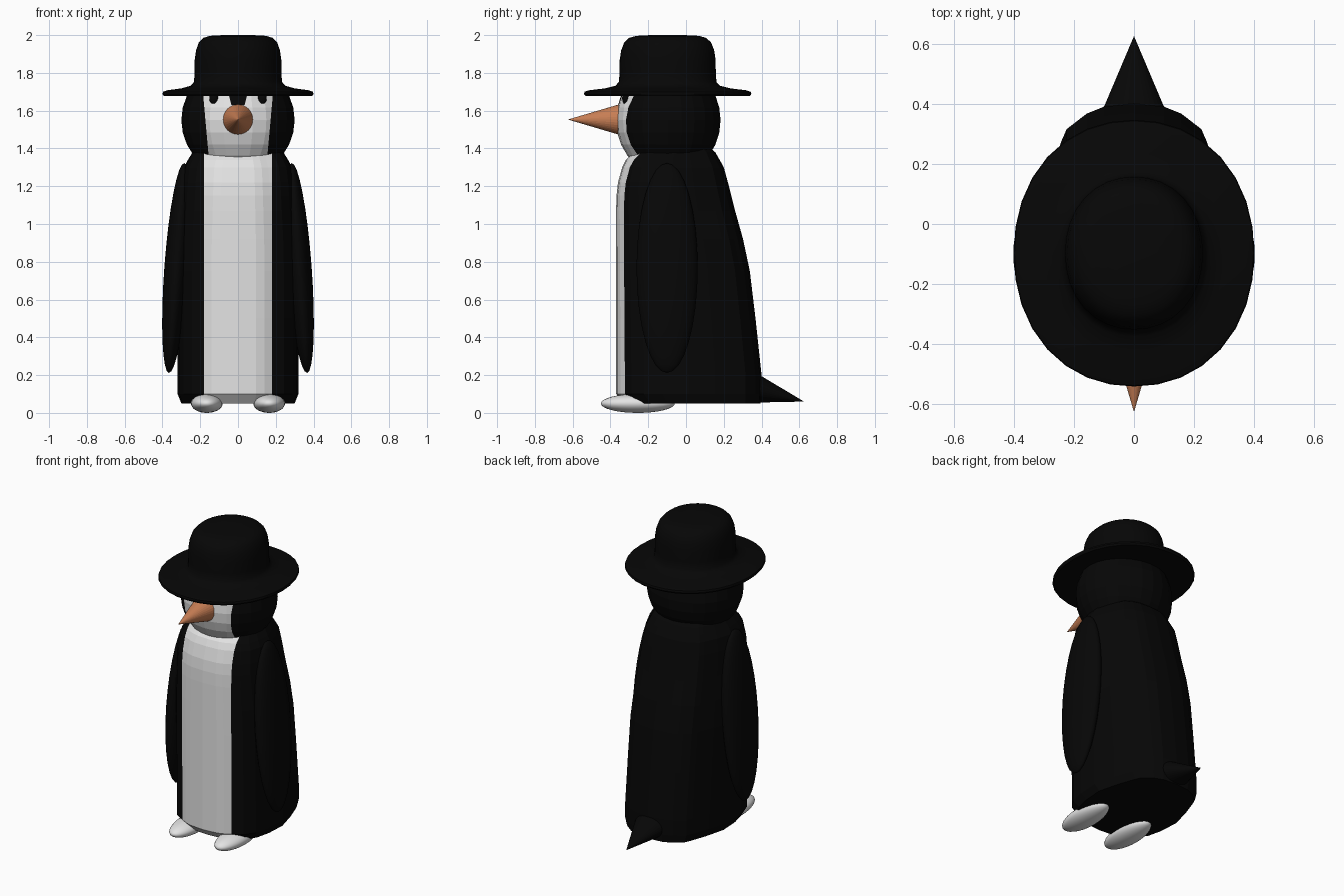
import bpy, bmesh, math
from mathutils import Matrix

if "Cube" in bpy.data.objects:
    bpy.data.objects.remove(bpy.data.objects["Cube"])


def material(name, rgb):
    m = bpy.data.materials.new(name)
    m.diffuse_color = (*rgb, 1)
    m.use_nodes = True
    m.node_tree.nodes["Principled BSDF"].inputs["Base Color"].default_value = m.diffuse_color
    return m


BLACK = material("black", (0.002, 0.002, 0.002))
WHITE = material("white", (0.77, 0.77, 0.77))
ORANGE = material("beak orange", (0.58, 0.21, 0.09))


def finish(name, bm, mats, smooth=True):
    bmesh.ops.recalc_face_normals(bm, faces=bm.faces)
    me = bpy.data.meshes.new(name)
    bm.to_mesh(me)
    bm.free()
    for m in mats:
        me.materials.append(m)
    ob = bpy.data.objects.new(name, me)
    bpy.context.collection.objects.link(ob)
    if smooth:
        bpy.ops.object.select_all(action='DESELECT')
        ob.select_set(True)
        bpy.context.view_layer.objects.active = ob
        bpy.ops.object.shade_smooth_by_angle(angle=math.radians(50))
    return ob


def sphere(center, radii, tilt=0, u=24, v=16):
    bm = bmesh.new()
    mat = (Matrix.Translation(center) @ Matrix.Rotation(tilt, 4, 'Y')
           @ Matrix.Diagonal((*radii, 1)))
    bmesh.ops.create_uvsphere(bm, u_segments=u, v_segments=v, radius=1, matrix=mat)
    return bm


def loft(rings):
    """Skin closed rings of equal length and cap both ends."""
    bm = bmesh.new()
    vs = [[bm.verts.new(p) for p in r] for r in rings]
    n = len(vs[0])
    for a, b in zip(vs, vs[1:]):
        for i in range(n):
            j = (i + 1) % n
            bm.faces.new((a[i], a[j], b[j], b[i]))
    bm.faces.new(vs[0])
    bm.faces.new(vs[-1])
    return bm


def cone(base, tip, rx, rz, n=32):
    bm = bmesh.new()
    ring = [bm.verts.new((base[0] + rx * math.cos(2 * math.pi * i / n), base[1],
                          base[2] + rz * math.sin(2 * math.pi * i / n))) for i in range(n)]
    apex = bm.verts.new(tip)
    for i in range(n):
        bm.faces.new((ring[i], ring[(i + 1) % n], apex))
    bm.faces.new(ring)
    return bm


def cut(bm, co, no):
    bmesh.ops.bisect_plane(bm, geom=bm.verts[:] + bm.edges[:] + bm.faces[:],
                           plane_co=co, plane_no=no)


# Half outline of the body seen from above, front to back (unit width and depth)
HALF = [(0, -1), (0.3, -0.98), (0.44, -0.94), (0.5625, -0.88), (0.76, -0.79), (0.9, -0.62),
        (0.975, -0.36), (1, 0.0), (0.885, 0.37), (0.755, 0.675), (0.70, 0.78), (0.49, 0.915),
        (0.31, 0.975), (0, 1)]
OUTLINE = HALF + [(-x, y) for x, y in HALF[-2:0:-1]]


def section(z, w, front, back):
    cy, d = (front + back) / 2, (back - front) / 2
    return [(w * x, cy + d * y, z) for x, y in OUTLINE]


# Body with white belly stripe
bm = loft([section(*s) for s in (
    (0.05, 0.30, -0.325, 0.395), (0.10, 0.32, -0.37, 0.40), (0.20, 0.32, -0.37, 0.40),
    (0.50, 0.32, -0.37, 0.368), (0.75, 0.32, -0.37, 0.338), (0.92, 0.315, -0.37, 0.302),
    (1.07, 0.305, -0.37, 0.26), (1.15, 0.30, -0.368, 0.24), (1.22, 0.295, -0.36, 0.222),
    (1.30, 0.285, -0.338, 0.20), (1.34, 0.265, -0.318, 0.178), (1.38, 0.24, -0.28, 0.155),
    (1.42, 0.19, -0.24, 0.11))])
for s in (-1, 1):
    cut(bm, (0.18 * s, 0, 0), (1, 0, 0))
for f in bm.faces:
    c = f.calc_center_median()
    f.material_index = int(abs(c.x) < 0.181 and c.y < -0.2)
finish("body", bm, [BLACK, WHITE], smooth=False)

# Head with white face and dark peak between the eyes
bm = sphere((0, -0.094, 1.55), (0.30, 0.277, 0.30), v=14)
for s in (-1, 1):
    cut(bm, (0.168 * s, 0, 1.5), (s, 0, -0.09))
    cut(bm, (0.035 * s, 0, 1.63), (s, 0, -0.25))
cut(bm, (0, 0, 1.63), (0, 0, 1))
for f in bm.faces:
    c = f.calc_center_median()
    face = abs(c.x) < 0.168 + 0.09 * (c.z - 1.5) and c.y < -0.1
    peak = abs(c.x) < 0.035 + 0.25 * (c.z - 1.63) and c.z > 1.63
    f.material_index = int(face and not peak)
finish("head", bm, [BLACK, WHITE], smooth=False)

# Beak and tail
finish("beak", cone((0, -0.345, 1.553), (0, -0.625, 1.553), 0.083, 0.083), [ORANGE], smooth=False)
finish("tail", cone((0, 0.33, 0.145), (0, 0.625, 0.06), 0.125, 0.091), [BLACK], smooth=False)

# Paired parts: eyes, flippers, feet
for s, side in ((-1, "left"), (1, "right")):
    finish(side + "_eye", sphere((0.128 * s, -0.318, 1.665), (0.024, 0.02, 0.032), u=16, v=10), [BLACK])
    finish(side + "_flipper", sphere((0.325 * s, -0.10, 0.767), (0.065, 0.162, 0.557),
                                     tilt=-0.073 * s), [BLACK])
    finish(side + "_foot", sphere((0.165 * s, -0.255, 0.05), (0.084, 0.196, 0.05)), [WHITE])

# Hat: profile swept round a slightly squared oval, longer front to back
profile = [(0.05, 1.68), (0.33, 1.677), (0.392, 1.677), (0.40, 1.688), (0.397, 1.70),
           (0.375, 1.708), (0.30, 1.718), (0.25, 1.732), (0.233, 1.752), (0.23, 1.80),
           (0.229, 1.87), (0.222, 1.92), (0.208, 1.96), (0.185, 1.985), (0.15, 1.996),
           (0.08, 2.0)]
N = 32


def oval(r, z):
    pts = []
    for i in range(N):
        s, c = math.sin(2 * math.pi * i / N), math.cos(2 * math.pi * i / N)
        k = r / (abs(s) ** 2.12 + abs(c) ** 2.12) ** (1 / 2.12)
        pts.append((k * s, -0.097 + 1.108 * k * c, z))
    return pts


finish("hat", loft([oval(r, z) for r, z in profile]), [BLACK])
